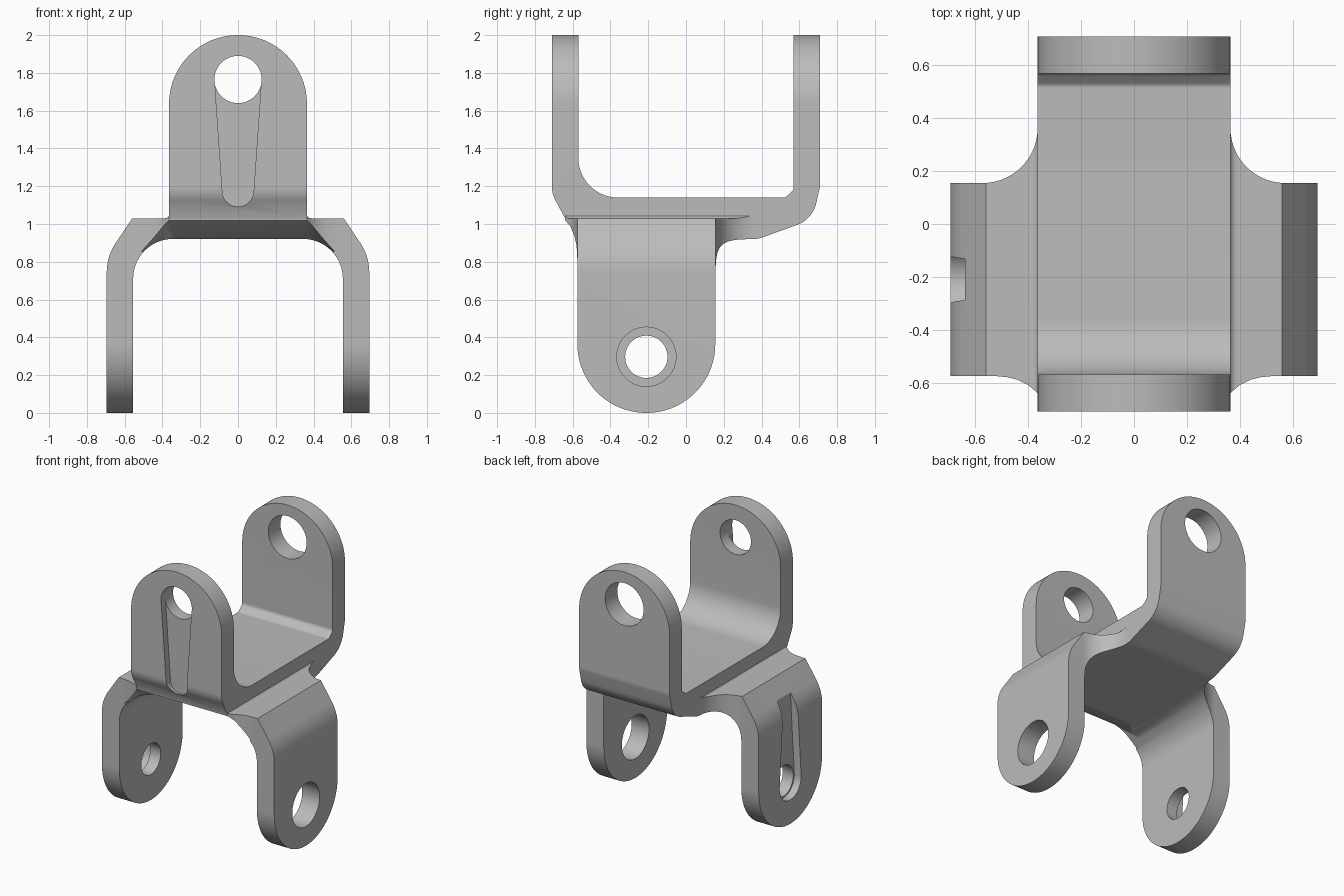
import bpy, bmesh, math
from mathutils import Vector

old = bpy.data.objects.get("Cube")
if old:
    bpy.data.objects.remove(old, do_unlink=True)

steel = bpy.data.materials.new("plain grey")
steel.use_nodes = True
steel.diffuse_color = (0.5, 0.5, 0.5, 1)
steel.node_tree.nodes["Principled BSDF"].inputs["Base Color"].default_value = (0.5, 0.5, 0.5, 1)


def rounded(points, steps=14):
    """Polygon whose corners (u, v, radius) are replaced by arcs."""
    out = []
    for i, c in enumerate(points):
        p = Vector(c[:2])
        r = c[2] if len(c) > 2 else 0
        if not r:
            out.append(p)
            continue
        d1 = (Vector(points[i - 1][:2]) - p).normalized()
        d2 = (Vector(points[(i + 1) % len(points)][:2]) - p).normalized()
        half = d1.angle(d2) / 2
        centre = p + (d1 + d2).normalized() * r / math.sin(half)
        a = p + d1 * r / math.tan(half) - centre
        b = p + d2 * r / math.tan(half) - centre
        turn = math.pi - 2 * half
        for k in range(steps + 1):
            t = k / steps
            out.append(centre + (a * math.sin((1 - t) * turn) + b * math.sin(t * turn)) / math.sin(turn))
    return out


def finish(name, bm):
    bmesh.ops.recalc_face_normals(bm, faces=bm.faces)
    mesh = bpy.data.meshes.new(name)
    bm.to_mesh(mesh)
    bm.free()
    mesh.materials.append(steel)
    ob = bpy.data.objects.new(name, mesh)
    bpy.context.collection.objects.link(ob)
    return ob


def prism(name, outline, axis, lo, hi):
    """Extrude a 2D outline along one axis."""
    place = {"x": lambda u, v: (lo, u, v), "y": lambda u, v: (u, lo, v), "z": lambda u, v: (u, v, lo)}[axis]
    bm = bmesh.new()
    face = bm.faces.new([bm.verts.new(place(*p)) for p in outline])
    move = Vector([(hi - lo) * (axis == a) for a in "xyz"])
    grown = bmesh.ops.extrude_face_region(bm, geom=[face])["geom"]
    bmesh.ops.translate(bm, vec=move, verts=[g for g in grown if isinstance(g, bmesh.types.BMVert)])
    return finish(name, bm)


def combine(target, other, operation):
    mod = target.modifiers.new(operation, "BOOLEAN")
    mod.operation, mod.object, mod.solver = operation, other, "EXACT"
    graph = bpy.context.evaluated_depsgraph_get()
    result = bpy.data.meshes.new_from_object(target.evaluated_get(graph))
    target.modifiers.clear()
    target.data = result
    bpy.data.objects.remove(other, do_unlink=True)


def circle(u, v, r, n=48):
    return [Vector((u + r * math.cos(k * math.tau / n), v + r * math.sin(k * math.tau / n))) for k in range(n)]


def slot(u, v_wide, r_wide, v_narrow, r_narrow):
    """Tapered slot with round ends."""
    s = 1 if v_wide > v_narrow else -1
    arc = [k * math.pi / 16 for k in range(17)]
    return ([Vector((u + r_wide * math.cos(a), v_wide + s * r_wide * math.sin(a))) for a in arc]
            + [Vector((u - r_narrow * math.cos(a), v_narrow - s * r_narrow * math.sin(a))) for a in arc])


def mirrored(half):
    return half + [(-p[0], *p[1:]) for p in reversed(half)]


W = 0.365

# Upper fork: bent strap running front to back, arms pointing up
bracket = prism("fork_bracket", rounded([
    (-0.71, 2.1), (-0.71, 1.16, 0.15), (-0.64, 1.03), (-0.44, 0.92, 0.15),
    (0.38, 0.92, 0.15), (0.67, 1.025, 0.16), (0.71, 1.2, 0.12), (0.71, 2.1),
    (0.57, 2.1), (0.57, 1.18, 0.03), (0.525, 1.14, 0.03),
    (-0.57, 1.14, 0.21), (-0.57, 2.1)]), "x", -0.5, 0.5)
combine(bracket, prism("arm_outline", rounded(
    [(-W, 0.5), (W, 0.5), (W, 2, W - 0.001), (-W, 2, W - 0.001)], 28), "y", -1, 1), "INTERSECT")

# Lower fork: bent strap running side to side, legs pointing down
lower = prism("lower_fork", rounded(mirrored([
    (0.36, 1.07), (0.36, 1.03, 0.03), (0.56, 1.03), (0.695, 0.83, 0.28),
    (0.695, -0.1), (0.555, -0.1), (0.555, 0.921, 0.21)])), "y", -0.9, 0.9)
combine(lower, prism("leg_outline", rounded(
    [(-0.575, 0, W - 0.001), (0.155, 0, W - 0.001), (0.155, 0.7), (1, 0.7), (1, 1.5),
     (-1, 1.5), (-1, 0.7), (-0.575, 0.7)], 28), "x", -1, 1), "INTERSECT")
combine(lower, prism("plan_outline", rounded(mirrored([
    (W, -0.64), (0.40, -0.61), (0.44, -0.59), (0.48, -0.58), (0.53, -0.575), (1, -0.575),
    (1, 0.155), (W, 0.155, 0.208), (W, 0.365)])), "z", -0.5, 1.5), "INTERSECT")

# Sloped relief under the front edge
bm = bmesh.new()
for s in (-1, 1):
    for x, y, z in ((0.37, -0.66, 1.03), (0.53, -0.66, 0.86), (0.33, -0.45, 0.92),
                    (0.48, -0.45, 0.85), (0.33, -0.66, 0.8), (0.33, -0.45, 0.8)):
        bm.verts.new((s * x, y, z))
bmesh.ops.convex_hull(bm, input=bm.verts)
combine(lower, finish("front_relief", bm), "DIFFERENCE")

combine(bracket, lower, "UNION")

# Pin holes: narrow on the slotted arm and leg, wide on the opposite ones
for axis, u, v, r, lo, hi in (("y", 0, 1.765, 0.125, -1, 0), ("y", 0, 1.765, 0.155, 0.1, 1),
                              ("x", -0.21, 0.297, 0.112, -1, 0), ("x", -0.21, 0.297, 0.157, 0.1, 1)):
    combine(bracket, prism("pin_hole", circle(u, v, r), axis, lo, hi), "DIFFERENCE")

# Tapered slots leading into the narrow holes
combine(bracket, prism("front_slot", slot(0, 1.765, 0.124, 1.175, 0.083), "y", -0.9, -0.66), "DIFFERENCE")
combine(bracket, prism("side_slot", slot(-0.21, 0.297, 0.124, 0.89, 0.08), "x", -0.9, -0.64), "DIFFERENCE")

bpy.ops.object.select_all(action="DESELECT")
bracket.select_set(True)
bpy.context.view_layer.objects.active = bracket
bpy.ops.object.shade_smooth_by_angle(angle=math.radians(30))
